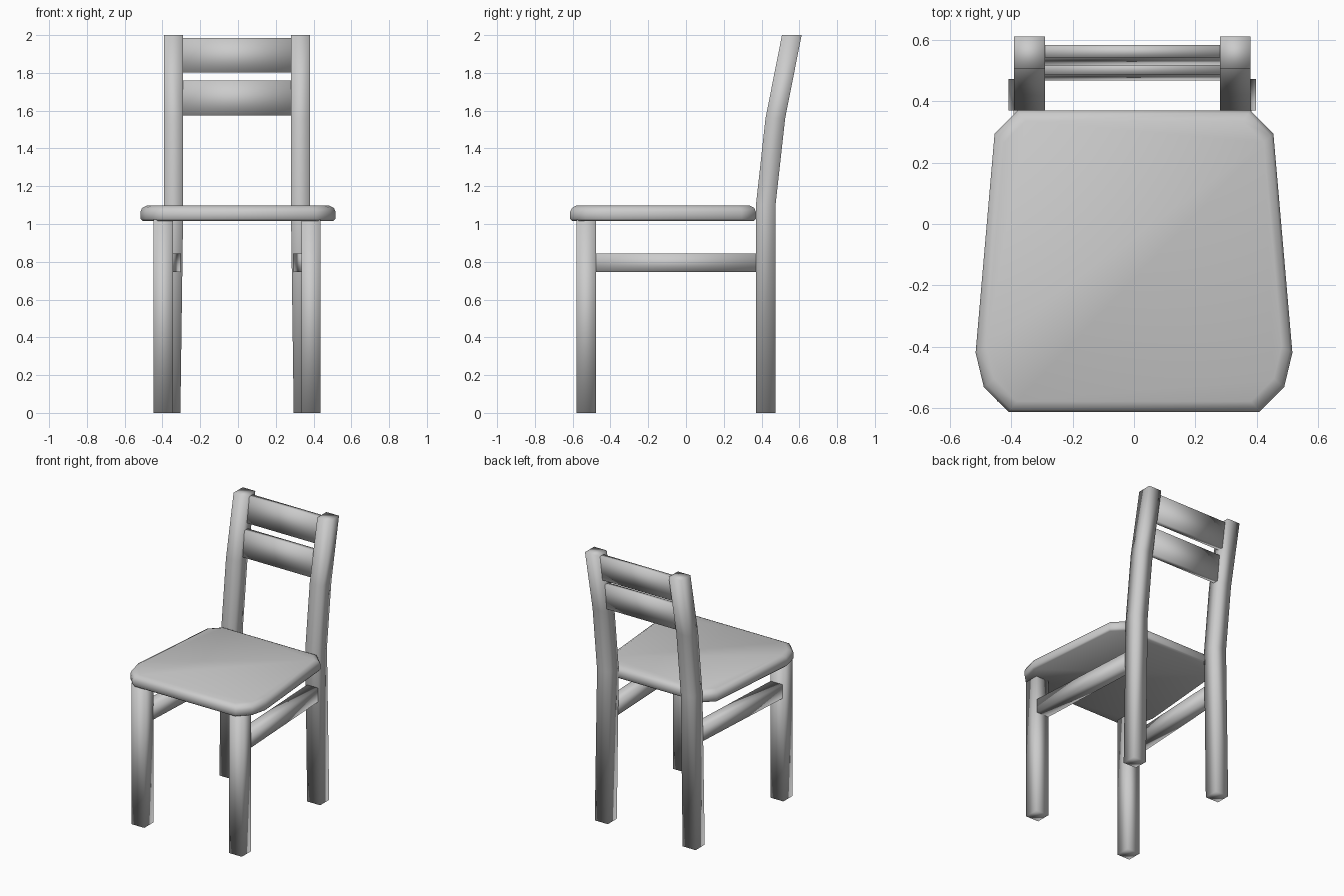
import bpy, bmesh

if "Cube" in bpy.data.objects:
    bpy.data.objects.remove(bpy.data.objects["Cube"])

CX = -0.005  # centre line of the frame


def loft(name, rings):
    """Closed solid through a list of equally sized point rings, smooth shaded."""
    bm = bmesh.new()
    vs = [[bm.verts.new(p) for p in r] for r in rings]
    n = len(vs[0])
    for a, b in zip(vs, vs[1:]):
        for i in range(n):
            j = (i + 1) % n
            bm.faces.new((a[i], a[j], b[j], b[i]))
    bm.faces.new(vs[0][::-1])
    bm.faces.new(vs[-1])
    bmesh.ops.recalc_face_normals(bm, faces=bm.faces)
    for f in bm.faces:
        f.smooth = True
    me = bpy.data.meshes.new(name)
    bm.to_mesh(me)
    bm.free()
    ob = bpy.data.objects.new(name, me)
    bpy.context.collection.objects.link(ob)
    return ob


def rect(x0, x1, y0, y1, z):
    return [(x0, y0, z), (x1, y0, z), (x1, y1, z), (x0, y1, z)]


# Seat: tapered outline with clipped corners, rounded over at the top edge
half = [(0.41, -0.613), (0.49, -0.533), (0.517, -0.42), (0.455, 0.295), (0.38, 0.37)]
outline = half + [(-x, y) for x, y in reversed(half)]
yc = -0.12
levels = [(1.017, 0.01), (1.028, 0), (1.065, 0), (1.085, 0.009), (1.098, 0.034)]
loft("seat", [[(x * (1 - d / 0.5), yc + (y - yc) * (1 - d / 0.49), z) for x, y in outline]
              for z, d in levels])

for side, s in (("left", -1), ("right", 1)):
    # Front leg
    xi, xo = CX + s * 0.34, CX + s * 0.442
    loft("front_leg_" + side, [rect(xi, xo, -0.58, -0.476, z) for z in (0, 1.025)])

    # Back leg running up into the raked back post
    path = [(0, 0.30, 0.404, 0.37), (1.1, 0.285, 0.386, 0.37),
            (1.56, 0.285, 0.386, 0.421), (2.0, 0.285, 0.386, 0.508)]
    loft("back_post_" + side,
         [rect(CX + s * a, CX + s * b, y, y + 0.104, z) for z, a, b, y in path])

    # Side stretcher, angled inwards to the back leg
    ends = [(-0.478, 0.34, 0.436), (0.372, 0.30, 0.388)]
    loft("side_stretcher_" + side,
         [[(CX + s * a, y, 0.745), (CX + s * b, y, 0.745),
           (CX + s * b, y, 0.845), (CX + s * a, y, 0.845)] for y, a, b in ends])

# Back slats, leaning with the posts
for name, z0, z1, y0, y1 in (("lower_back_slat", 1.575, 1.76, 0.468, 0.488),
                             ("upper_back_slat", 1.803, 1.985, 0.517, 0.544)):
    loft(name, [rect(CX - 0.287, CX + 0.287, y, y + 0.04, z)
                for y, z in ((y0, z0), (y1, z1))])
